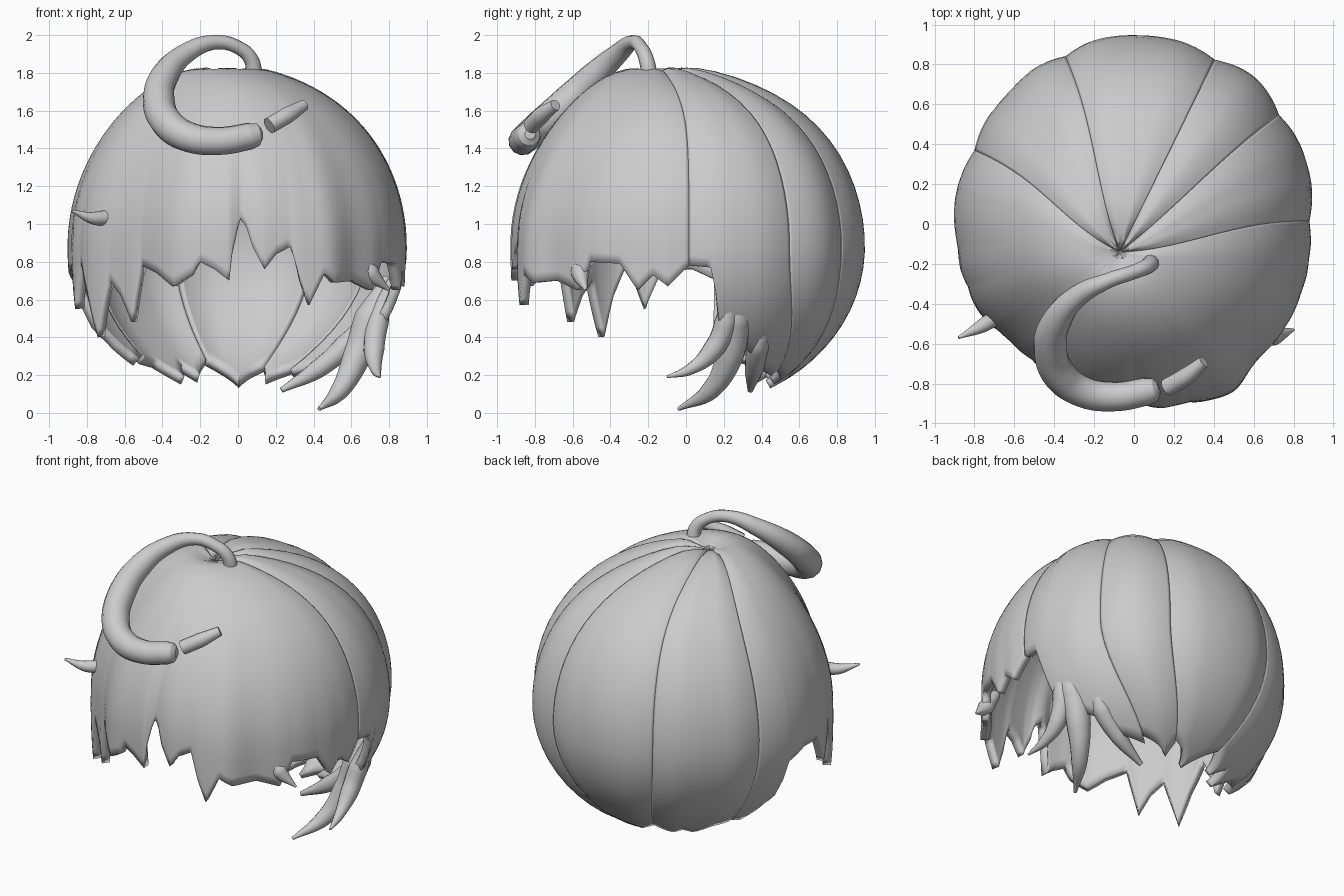
import bpy, math

if "Cube" in bpy.data.objects:
    bpy.data.objects.remove(bpy.data.objects["Cube"])

ZC = 0.88                      # height of the widest ring
A, B = 0.88, 0.915             # half width, half depth
UP, DOWN = 0.95, 0.85          # height above and below the ring
CROWN = (-0.07, -0.14)         # where the partings meet

mat = bpy.data.materials.new("hair grey")
mat.diffuse_color = (0.6, 0.6, 0.6, 1)
mat.use_nodes = True
mat.node_tree.nodes["Principled BSDF"].inputs["Base Color"].default_value = mat.diffuse_color

# Degrees by which the locks sweep together towards the nape
SWEEP = [(1, 0), (10, 0), (36, 23), (63, 15), (90, 0), (113, -8), (156, -6), (168, 0), (361, 0)]


def finish(ob, angle):
    ob.data.materials.clear()
    ob.data.materials.append(mat)
    bpy.ops.object.select_all(action='DESELECT')
    ob.select_set(True)
    bpy.context.view_layer.objects.active = ob
    bpy.ops.object.shade_smooth_by_angle(angle=math.radians(angle))


def interp(points, x):
    for (x0, y0), (x1, y1) in zip(points, points[1:]):
        if x <= x1:
            return y0 + (y1 - y0) * (x - x0) / (x1 - x0)
    return points[-1][1]


def bump(x, centre, width):
    return math.exp(-((x - centre) / width) ** 2)


def shell(name, hem, fringe=False, bulge=0.035, rows=28):
    """Curved lock from the crown down to a hem of (azimuth, height) points."""
    a0, a1 = hem[0][0], hem[-1][0]
    cols = int(a1 - a0)
    verts, faces = [], []
    for i in range(cols + 1):
        deg = a0 + (a1 - a0) * i / cols
        z_end = interp(hem, deg)
        h = (z_end - ZC) / (UP if z_end > ZC else DOWN)
        end = math.acos(max(-1, min(1, h)))
        edge = min(1, min(deg - a0, a1 - deg) / 14)
        puff = bulge * math.sin(edge * math.pi / 2)
        # how far the hair hangs straight instead of curving in
        hang = max(0, min(1, (deg - 166) / 18)) if fringe else 0
        # uneven fullness around the head
        full = 1 - 0.075 * bump(deg, 226, 20) + 0.025 * bump(deg, 45, 20) - 0.02 * bump(deg, 138, 15)
        for j in range(rows + 1):
            t = j / rows
            th = 0.004 + (end - 0.004) * t
            s, c = math.sin(th), math.cos(th)
            r = s
            if c < 0:
                r += hang * (1 - s) * 0.8
            r = r * full + puff * s
            # tips swell out, gaps sink in, with soft strand grooves
            r += hang * 0.09 * (0.74 - z_end) * t ** 4
            r += hang * 0.012 * math.sin(math.radians(deg * 9)) * t * t * s
            r += hang * 0.06 * bump(deg, 302, 8) * t * t * s
            phi = math.radians(deg + interp(SWEEP, deg) * min(1, max(0, -c) ** 2 / 0.75))
            k = max(0, c) ** 6
            z = ZC + c * (UP if c > 0 else DOWN)
            z += puff * 0.5 * max(0, c) ** 2 - 0.06 * bump(th, 0, 0.11)
            verts.append((A * r * math.cos(phi) + CROWN[0] * k,
                          B * r * math.sin(phi) + CROWN[1] * k, z))
    n = rows + 1
    for i in range(cols):
        for j in range(rows):
            q = i * n + j
            faces.append((q, q + 1, q + n + 1, q + n))
    me = bpy.data.meshes.new(name)
    me.from_pydata(verts, [], faces)
    ob = bpy.data.objects.new(name, me)
    bpy.context.collection.objects.link(ob)
    finish(ob, 50)
    sol = ob.modifiers.new("thickness", 'SOLIDIFY')
    sol.thickness = 0.05
    sol.offset = -1
    return ob


def strand(name, points):
    """Tapered round strand through (x, y, z, radius) points."""
    cu = bpy.data.curves.new(name, 'CURVE')
    cu.dimensions = '3D'
    cu.bevel_depth = 1
    cu.bevel_resolution = 4
    cu.resolution_u = 10
    cu.use_fill_caps = True
    sp = cu.splines.new('BEZIER')
    sp.bezier_points.add(len(points) - 1)
    for bp, (x, y, z, r) in zip(sp.bezier_points, points):
        bp.co = (x, y, z)
        bp.radius = r
        bp.handle_left_type = bp.handle_right_type = 'AUTO'
    ob = bpy.data.objects.new(name, cu)
    bpy.context.collection.objects.link(ob)
    bpy.ops.object.select_all(action='DESELECT')
    ob.select_set(True)
    bpy.context.view_layer.objects.active = ob
    bpy.ops.object.convert(target='MESH')
    finish(bpy.context.view_layer.objects.active, 60)


# Back locks
shell("back_lock_centre", [(63, .22), (76, .18), (89, .13), (101, .19), (113, .25)])
shell("back_lock_left", [(113, .25), (124, .16), (130, .22), (138, .15), (146, .24), (156, .26)])
shell("back_lock_right", [(36, .22), (48, .18), (55, .15), (63, .21)])

# Right side lock with a step up towards the face
shell("side_lock_right", [(1, .78), (8, .77), (10, .64), (12, .44), (18, .36), (24, .30),
                          (29, .22), (36, .19)])

# Left side lock running into the fringe and round to the right temple
shell("fringe", [(156, .27), (161, .25), (165, .34), (168, .45), (170, .70), (178, .76),
                 (188, .75), (194, .55), (200, .8), (206, .62), (211, .40),
                 (217, .70), (222, .62), (227, .48), (232, .78), (240, .74), (247, .67),
                 (254, .73), (257, .80), (262, .76), (267, .70), (268, .84), (270, .98),
                 (271, 1.03), (273, .98), (275, .88), (279, .76), (283, .84), (288, .88),
                 (291, .70), (294, .57), (299, .74), (304, .69), (313, .70), (322, .65),
                 (327, .80), (338, .79), (344, .65), (349, .73), (354, .67), (361, .78)],
      fringe=True, bulge=0.025)

# Loose tails growing out of the right side lock
strand("tail_long", [(.79, .27, .72, .02), (.70, .26, .50, .085), (.63, .23, .30, .075),
                     (.54, .13, .12, .05), (.43, -.04, .02, .01)])
strand("tail_outer", [(.81, .23, .70, .02), (.74, .21, .48, .06), (.72, .14, .33, .055),
                      (.73, .02, .23, .03), (.75, -.1, .19, .007)])
strand("tail_inner", [(.66, .42, .50, .02), (.57, .38, .36, .06), (.42, .36, .23, .05),
                      (.23, .34, .12, .015)])

# Flick on the left temple
strand("temple_flick", [(-.62, -.42, 1.05, .05), (-.76, -.51, 1.03, .035), (-.88, -.57, 1.07, .007)])

# Flick on the right temple
strand("cheek_flick", [(.62, -.56, .86, .03), (.70, -.56, .74, .05), (.80, -.53, .65, .007)])

# Large curl standing up from the crown
strand("crown_curl", [(.085, -.19, 1.77, .045), (.07, -.21, 1.87, .04), (0, -.24, 1.935, .036),
                      (-.12, -.28, 1.962, .038), (-.28, -.36, 1.90, .055), (-.39, -.49, 1.78, .075),
                      (-.42, -.62, 1.655, .085), (-.37, -.76, 1.53, .085), (-.26, -.84, 1.46, .08),
                      (-.1, -.865, 1.44, .075), (.06, -.84, 1.465, .072), (.105, -.83, 1.475, .06),
                      (.125, -.825, 1.478, .03)])

# Small piece beside the curl
strand("curl_end", [(.165, -.82, 1.52, .045), (.26, -.765, 1.575, .045), (.35, -.69, 1.63, .03)])
